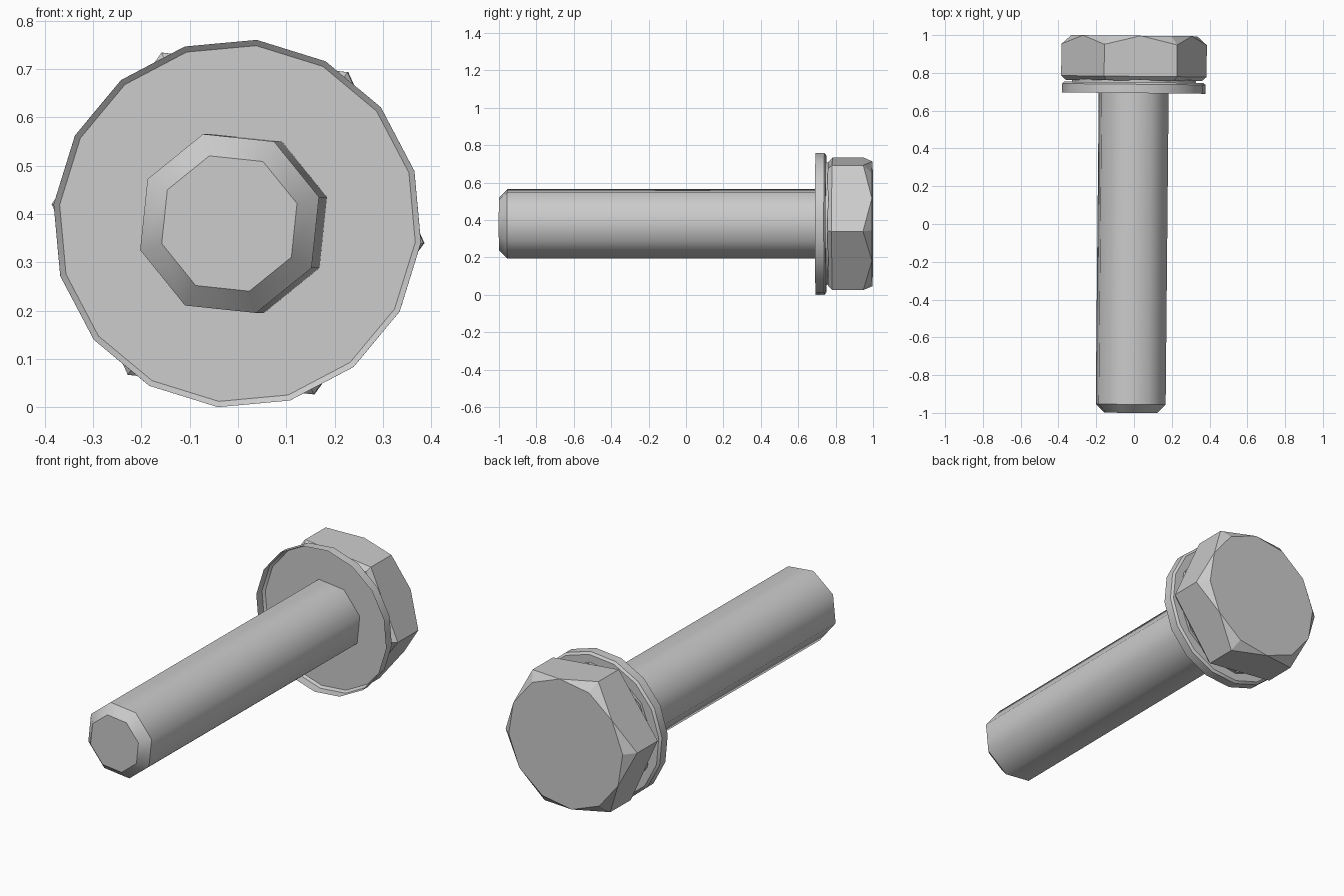
import bpy, bmesh
from math import cos, sin, radians, pi

if "Cube" in bpy.data.objects:
    bpy.data.objects.remove(bpy.data.objects["Cube"])

CZ = 0.38                 # height of the bolt axis
TILT = radians(-0.55)     # slight yaw of the whole bolt


def pt(r, deg, y):
    a = radians(deg)
    return (r * cos(a), y, CZ + r * sin(a))


def finish(bm, name):
    bmesh.ops.recalc_face_normals(bm, faces=bm.faces)
    me = bpy.data.meshes.new(name)
    bm.to_mesh(me)
    bm.free()
    ob = bpy.data.objects.new(name, me)
    bpy.context.collection.objects.link(ob)
    ob.rotation_euler.z = TILT
    ob.location.x = -0.0083
    return ob


def lathe(name, profile, sides, start, caps):
    """Turn (radius, y) pairs about the bolt axis; smooth bands, crisp rings."""
    bm = bmesh.new()
    rings = [[bm.verts.new(pt(r, start + 360 * i / sides, y)) for i in range(sides)]
             for r, y in profile]
    for a, b in zip(rings, rings[1:]):
        for i in range(sides):
            j = (i + 1) % sides
            bm.faces.new((a[i], a[j], b[j], b[i])).smooth = True
    for c in caps:
        bm.faces.new(rings[c])
    for ring in rings:
        for i in range(sides):
            e = bm.edges.get((ring[i], ring[(i + 1) % sides]))
            e.smooth = False
    return finish(bm, name)


# Eight-sided shank with a chamfered tip
lathe("shank", [(0.146, -1.0), (0.193, -0.955), (0.193, 0.75)], 8, 16.5, (0, -1))

# Washer: thin cup, open to the front, chamfered at the back
lathe("washer", [(0.382, 0.693), (0.382, 0.74), (0.370, 0.75)], 16, -6, (-1,))

# Short collar between washer and head
lathe("collar", [(0.33, 0.75), (0.33, 0.765)], 12, -6, (0,))

# Hexagonal head with chamfered corners on the back face
bm = bmesh.new()
R, APO, START = 0.387, 0.387 * cos(pi / 6), -6


def hexring(r, y, shift=0):
    return [bm.verts.new(pt(r, START + shift + 60 * i, y)) for i in range(6)]


base = hexring(0.362, 0.76)
low = hexring(R, 0.782)
high = hexring(R, 0.95)
mid = hexring(APO, 0.997, 30)
top = hexring(APO, 0.997)
for i in range(6):
    j = (i + 1) % 6
    bm.faces.new((base[i], base[j], low[j], low[i]))
    bm.faces.new((low[i], low[j], high[j], mid[i], high[i]))
    bm.faces.new((high[i], mid[i], top[i]))
    bm.faces.new((high[j], top[j], mid[i]))
bm.faces.new(base)
bm.faces.new([v for pair in zip(top, mid) for v in pair])
finish(bm, "hex_head")
